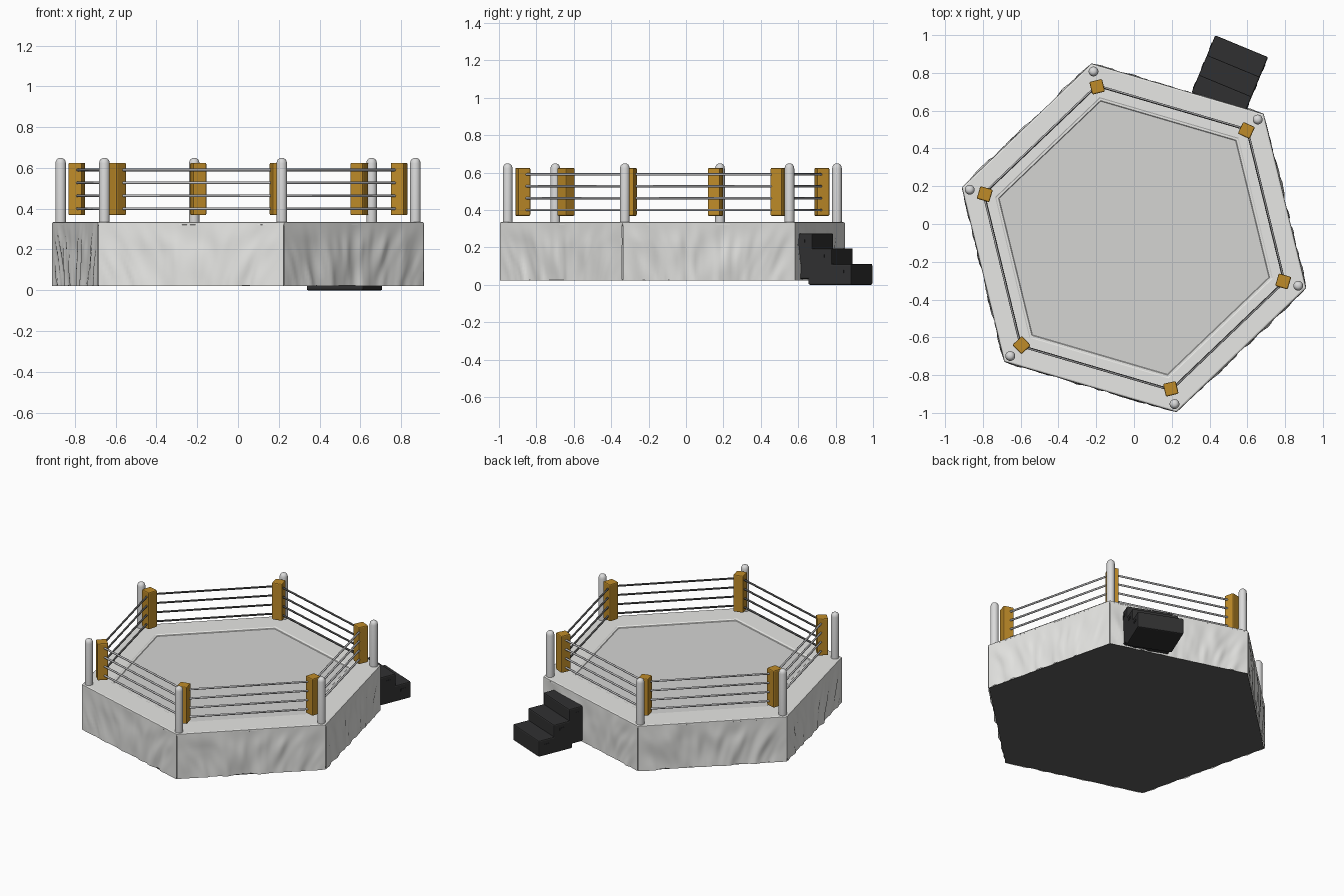
import bpy, bmesh, math
from mathutils import Vector, Matrix, noise

if "Cube" in bpy.data.objects:
    bpy.data.objects.remove(bpy.data.objects["Cube"])

CY = -0.073                                   # ring centre in y
ANG = [math.radians(-16.3 + 60 * k) for k in range(6)]


def mat(name, r, g, b):
    m = bpy.data.materials.new(name)
    m.diffuse_color = (r, g, b, 1)
    m.use_nodes = True
    m.node_tree.nodes["Principled BSDF"].inputs["Base Color"].default_value = m.diffuse_color
    return m


CLOTH = mat("apron white", 0.80, 0.80, 0.78)
CANVAS = mat("canvas grey", 0.66, 0.66, 0.65)
POST = mat("post grey", 0.70, 0.70, 0.70)
GOLD = mat("pad gold", 0.52, 0.26, 0.022)
DARK = mat("underside dark", 0.11, 0.11, 0.108)
BLACK = mat("stair black", 0.030, 0.030, 0.031)
ROPE = mat("rope outer grey", 0.50, 0.50, 0.51)
ROPE_IN = mat("rope inner dark", 0.08, 0.08, 0.08)


def corner(k, r, z):
    a = ANG[k % 6]
    return Vector((r * math.cos(a), CY + r * math.sin(a), z))


def finish(name, bm, *mats, smooth=None, bevel=0):
    me = bpy.data.meshes.new(name)
    bmesh.ops.recalc_face_normals(bm, faces=bm.faces)
    bm.to_mesh(me)
    bm.free()
    ob = bpy.data.objects.new(name, me)
    bpy.context.collection.objects.link(ob)
    for m in mats:
        me.materials.append(m)
    if bevel:
        b = ob.modifiers.new("bevel", 'BEVEL')
        b.width, b.segments = bevel, 2
    if smooth:
        bpy.ops.object.select_all(action='DESELECT')
        ob.select_set(True)
        bpy.context.view_layer.objects.active = ob
        bpy.ops.object.shade_smooth_by_angle(angle=math.radians(smooth))
    return ob


def box(bm, size, matrix):
    bmesh.ops.create_cube(bm, size=1, matrix=matrix @ Matrix.Diagonal((*size, 1)))


def rings(name, levels, *mats, last_mat=0):
    """Hexagonal solid lofted through (radius, height) levels."""
    bm = bmesh.new()
    loops = [[bm.verts.new(corner(k, r, z)) for k in range(6)] for r, z in levels]
    for a, b in zip(loops, loops[1:]):
        for k in range(6):
            n = (k + 1) % 6
            bm.faces.new((a[k], a[n], b[n], b[k]))
    bm.faces.new(loops[0][::-1])
    top = bm.faces.new(loops[-1])
    top.material_index = last_mat
    return finish(name, bm, *mats)


# platform: core, dark base plate, padded apron around the sunken canvas
rings("platform_core", [(0.934, 0.027), (0.934, 0.318)], CLOTH)
rings("base_plate", [(0.944, 0.022), (0.944, 0.027)], DARK)
rings("ring_floor", [(0.942, 0.315), (0.950, 0.322), (0.948, 0.332), (0.940, 0.335),
                     (0.766, 0.335), (0.760, 0.332), (0.748, 0.332), (0.744, 0.329)],
      CLOTH, CANVAS, last_mat=1)

# hanging cloth skirts, one softly folded panel per side
for k in range(6):
    a, b = corner(k, 0.950, 0), corner(k + 1, 0.950, 0)
    along = (b - a).normalized()
    out = Vector((along.y, -along.x, 0))
    bm = bmesh.new()
    NU, NV = 64, 14
    grid = []
    for j in range(NV + 1):
        t = j / NV
        row = []
        for i in range(NU + 1):
            s = 0.002 + 0.996 * i / NU
            lean = 0.5 * (s - 0.5) * (1 - t)       # folds run diagonally from the corners
            f = noise.noise(Vector(((s + lean) * 9, t * 1.6, k * 7.3)))
            f += 0.5 * noise.noise(Vector(((s + lean) * 20, t * 2.2, k * 3.1 + 40)))
            fade = min(1, 12 * min(s, 1 - s)) * min(1, 3 * (1 - t))
            row.append(bm.verts.new(a.lerp(b, s) + Vector((0, 0, 0.022 + 0.308 * t))
                                    + out * (0.012 * f * fade)))
        grid.append(row)
    for j in range(NV):
        for i in range(NU):
            bm.faces.new((grid[j][i], grid[j][i + 1], grid[j + 1][i + 1], grid[j + 1][i]))
    finish(f"skirt_panel_{k}", bm, CLOTH, smooth=60)

# corner posts with domed tops: turned profile
profile = [(0.026, 0.33), (0.026, 0.622), (0.0235, 0.634), (0.018, 0.643), (0.009, 0.648)]
ROPE_Z = (0.40, 0.463, 0.527, 0.59)
for k in range(6):
    c = corner(k, 0.906, 0)
    bm = bmesh.new()
    N = 20
    loops = [[bm.verts.new(c + Vector((r * math.cos(2 * math.pi * i / N),
                                       r * math.sin(2 * math.pi * i / N), z)))
              for i in range(N)] for r, z in profile]
    for p, q in zip(loops, loops[1:]):
        for i in range(N):
            n = (i + 1) % N
            bm.faces.new((p[i], p[n], q[n], q[i]))
    bm.faces.new(loops[0][::-1])
    bm.faces.new(loops[-1])
    finish(f"corner_post_{k}", bm, POST, smooth=50)

    # corner pad facing the centre (the one by the stairs is twisted)
    turn = math.radians(65) if k == 1 else ANG[k]
    bm = bmesh.new()
    box(bm, (0.069, 0.069, 0.257),
        Matrix.Translation(corner(k, 0.823, 0.4965)) @ Matrix.Rotation(turn, 4, 'Z'))
    finish(f"corner_pad_{k}", bm, GOLD, bevel=0.007)

# four ropes: light outside, dark on the side facing the ring
for n, z in enumerate(ROPE_Z):
    bm = bmesh.new()
    S = 8
    loops = []
    for k in range(6):
        rad = Vector((math.cos(ANG[k]), math.sin(ANG[k]), 0))
        loops.append([bm.verts.new(corner(k, 0.829, z)
                      + rad * (0.0075 * math.cos(2 * math.pi * i / S))
                      + Vector((0, 0, 0.0065 * math.sin(2 * math.pi * i / S))))
                      for i in range(S)])
    for k in range(6):
        p, q = loops[k], loops[(k + 1) % 6]
        for i in range(S):
            m = (i + 1) % S
            f = bm.faces.new((p[i], q[i], q[m], p[m]))
            f.material_index = 1 if 2 <= i < 6 else 0
    finish(f"rope_{n}", bm, ROPE, ROPE_IN, smooth=50)

# stairs: local x points away from the ring, origin at outer edge
place = Matrix.Translation((0.570, 0.941, 0)) @ Matrix.Rotation(math.radians(67.5), 4, 'Z')
STEPS = ((-0.25, 0.0, 0.0, 0.112), (-0.328, -0.113, 0.03, 0.195), (-0.328, -0.226, 0.17, 0.275))
for n, (x0, x1, z0, top) in enumerate(STEPS):
    bm = bmesh.new()
    box(bm, (x1 - x0, 0.303, top - z0),
        place @ Matrix.Translation(((x0 + x1) / 2, 0, (top + z0) / 2)))
    finish(f"stair_step_{n}", bm, BLACK, bevel=0.008)
    # raised hand grips on both sides
    bm = bmesh.new()
    for side in (-1, 1):
        box(bm, (0.036, 0.006, 0.016),
            place @ Matrix.Translation((x1 - 0.06, side * 0.151, top - 0.04)))
    finish(f"stair_hand_grips_{n}", bm, BLACK)
